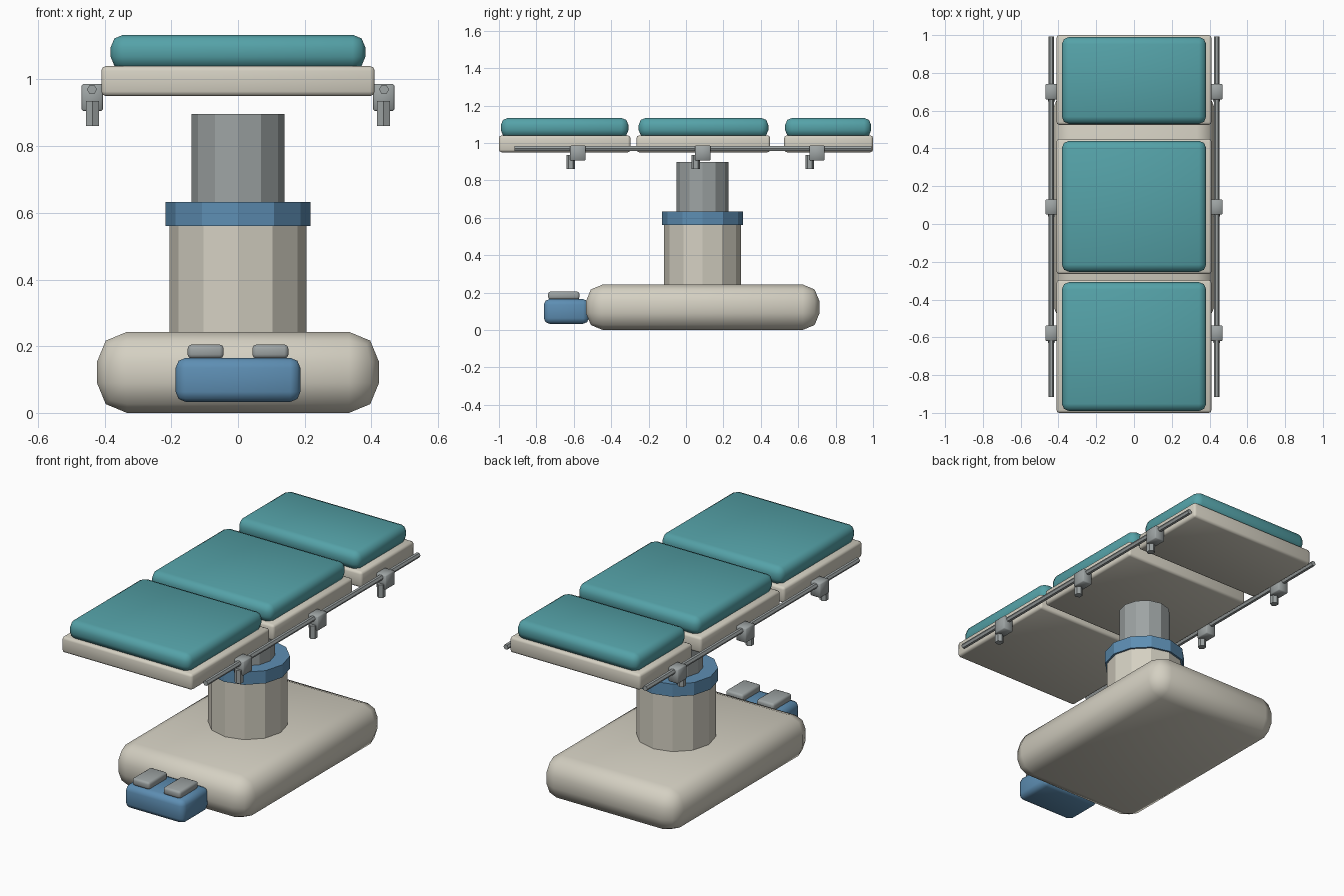
import bpy
from math import radians

if "Cube" in bpy.data.objects:
    bpy.data.objects.remove(bpy.data.objects["Cube"])


def material(name, rgb):
    m = bpy.data.materials.new(name)
    m.diffuse_color = (*rgb, 1)
    m.use_nodes = True
    m.node_tree.nodes["Principled BSDF"].inputs["Base Color"].default_value = m.diffuse_color
    return m


CREAM = material("cream_paint", (0.66, 0.63, 0.54))
TEAL = material("teal_vinyl", (0.09, 0.36, 0.39))
BLUE = material("blue_plastic", (0.11, 0.27, 0.45))
GREY = material("grey_metal", (0.34, 0.37, 0.37))


def box(name, x, y, z, mat, bevel, segments=2):
    """Bevelled box from (min, max) ranges."""
    ranges = (x, y, z)
    bpy.ops.mesh.primitive_cube_add(size=1, location=[(a + b) / 2 for a, b in ranges])
    ob = bpy.context.object
    ob.name = name
    ob.scale = [b - a for a, b in ranges]
    bpy.ops.object.transform_apply(location=False, rotation=False, scale=True)
    ob.data.materials.append(mat)
    mod = ob.modifiers.new("bevel", "BEVEL")
    mod.width, mod.segments = bevel, segments
    bpy.ops.object.modifier_apply(modifier="bevel")
    bpy.ops.object.shade_smooth_by_angle(angle=radians(50))
    return ob


def cylinder(name, sides, radius, loc, depth, mat, rot=(0, 0, 0)):
    bpy.ops.mesh.primitive_cylinder_add(vertices=sides, radius=radius, depth=depth,
                                        location=loc, rotation=rot)
    ob = bpy.context.object
    ob.name = name
    ob.data.materials.append(mat)
    return ob


# floor base
box("base", (-0.423, 0.423), (-0.535, 0.714), (0, 0.243), CREAM, 0.09)

# foot control with two pedals
box("foot_control", (-0.187, 0.187), (-0.76, -0.52), (0.033, 0.165), BLUE, 0.03)
for side, s in (("left", -1), ("right", 1)):
    box(f"pedal_{side}", (s * 0.097 - 0.054, s * 0.097 + 0.054),
        (-0.737, -0.57), (0.163, 0.205), GREY, 0.012)

# telescopic column
for name, r, z0, z1, mat in (("lower_column", 0.206, 0.2, 0.57, CREAM),
                             ("column_collar", 0.217, 0.56, 0.632, BLUE),
                             ("upper_column", 0.139, 0.5, 0.897, GREY)):
    cylinder(name, 12, r, (0, 0.089, (z0 + z1) / 2), z1 - z0, mat)

# three table sections: frame and cushion
for name, frame_y, pad_y in (("leg", (-1, -0.297), (-0.99, -0.308)),
                             ("seat", (-0.265, 0.45), (-0.253, 0.44)),
                             ("head", (0.525, 1), (0.53, 0.99))):
    box(f"{name}_frame", (-0.41, 0.41), frame_y, (0.95, 1.04), CREAM, 0.014)
    box(f"{name}_cushion", (-0.382, 0.382), pad_y, (1.03, 1.134), TEAL, 0.038)

# side rails with clamps and clamp knobs
for side, s in (("left", -1), ("right", 1)):
    cylinder(f"rail_{side}", 6, 0.015, (s * 0.438, 0.038, 0.97), 1.91, GREY,
             (radians(90), radians(30), 0))
    for i, y in enumerate((-0.578, 0.09, 0.7), 1):
        x = s * 0.437
        box(f"clamp_{side}_{i}", (x - 0.032, x + 0.032), (y - 0.041, y + 0.041),
            (0.905, 0.987), GREY, 0.005, 1)
        cylinder(f"clamp_knob_{side}_{i}", 6, 0.0225, (x, y - 0.038, 0.898), 0.074, GREY)
